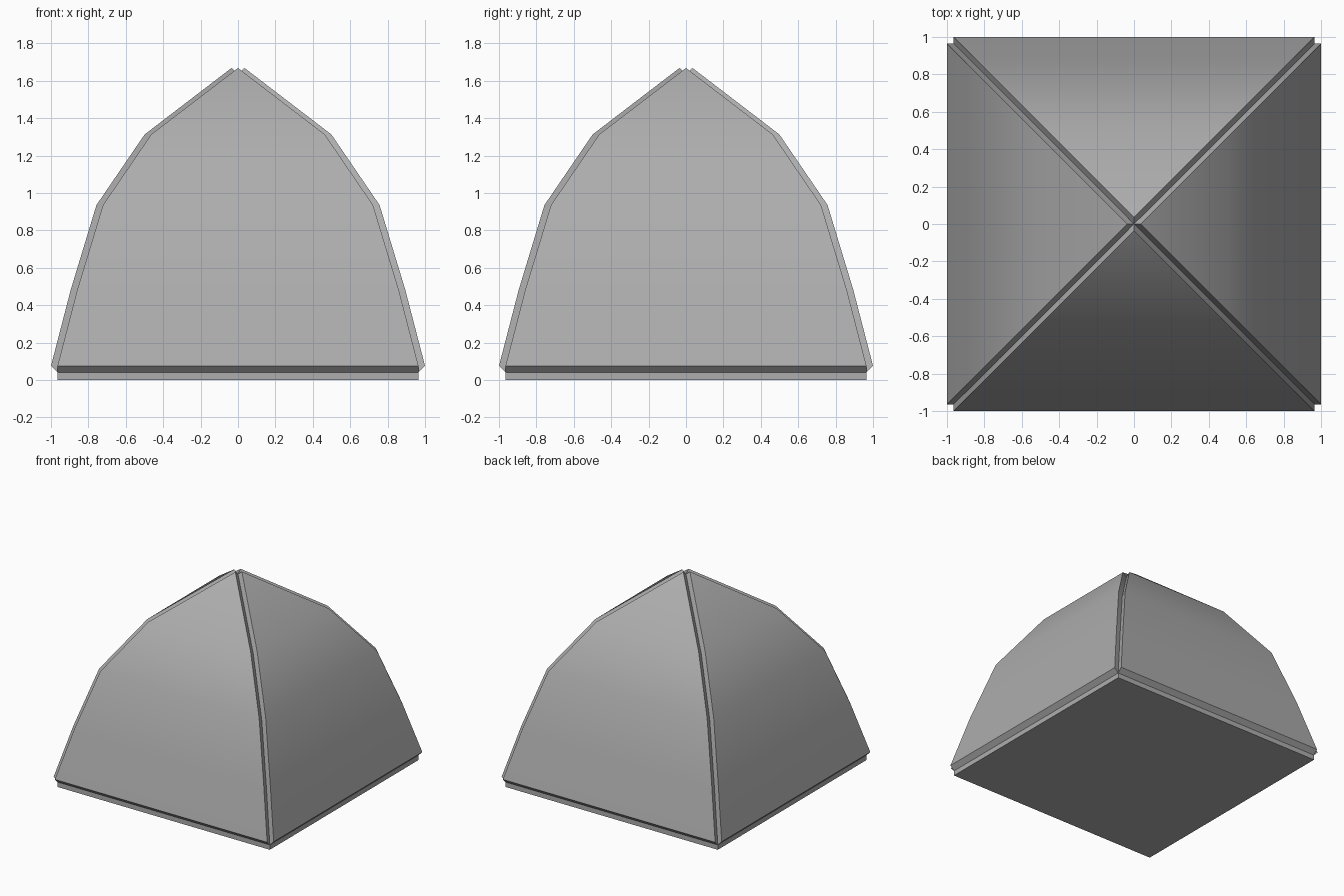
import bpy, bmesh, math
from mathutils import Matrix, Vector

if "Cube" in bpy.data.objects:
    bpy.data.objects.remove(bpy.data.objects["Cube"])

GROOVE = 0.035
# panel profile: distance from the axis, height
PROFILE = [(1.0, 0.075), (0.895, 0.48), (0.757, 0.935), (0.499, 1.313), (GROOVE, 1.668)]


def add_side(bm, turn):
    """One curved triangular panel with its groove walls, chamfer and plinth."""
    rot = Matrix.Rotation(turn, 3, 'Z')

    def face(*pts):
        unique = [p for i, p in enumerate(pts) if p not in pts[:i]]
        bm.faces.new([bm.verts.new(rot @ Vector(p)) for p in unique])

    def edge(s, d, z):      # panel edge, s = side sign
        return (s * (d - GROOVE), -d, z)

    def seam(s, d, z):      # bottom of the groove on the diagonal
        r = d - GROOVE
        return (s * r, -r, z - GROOVE * 0.85 if z > 0.1 else z - GROOVE)

    for lo, hi in zip(PROFILE, PROFILE[1:]):
        face(edge(-1, *lo), edge(1, *lo), edge(1, *hi), edge(-1, *hi))
        for s in (-1, 1):
            face(edge(s, *lo), seam(s, *lo), seam(s, *hi), edge(s, *hi))

    # chamfer under the panel, then the vertical plinth
    base = PROFILE[0]
    l, r = seam(-1, *base), seam(1, *base)
    face(l, r, edge(1, *base), edge(-1, *base))
    face((l[0], l[1], 0), (r[0], r[1], 0), r, l)
    # quarter of the underside
    face((0, 0, 0), (r[0], r[1], 0), (l[0], l[1], 0))


bm = bmesh.new()
for i in range(4):
    add_side(bm, i * math.pi / 2)
bmesh.ops.remove_doubles(bm, verts=bm.verts, dist=0.0005)
bmesh.ops.recalc_face_normals(bm, faces=bm.faces)
bmesh.ops.dissolve_limit(bm, angle_limit=0.01, verts=bm.verts, edges=bm.edges)

mesh = bpy.data.meshes.new("dome_roof")
bm.to_mesh(mesh)
bm.free()
dome = bpy.data.objects.new("dome_roof", mesh)
bpy.context.collection.objects.link(dome)

# dark grey covering
grey = bpy.data.materials.new("dark_grey")
grey.diffuse_color = (0.42, 0.42, 0.42, 1)
grey.use_nodes = True
grey.node_tree.nodes["Principled BSDF"].inputs["Base Color"].default_value = grey.diffuse_color
mesh.materials.append(grey)

# smooth along the panels, crisp at grooves
bpy.context.view_layer.objects.active = dome
dome.select_set(True)
bpy.ops.object.shade_smooth_by_angle(angle=math.radians(25))
